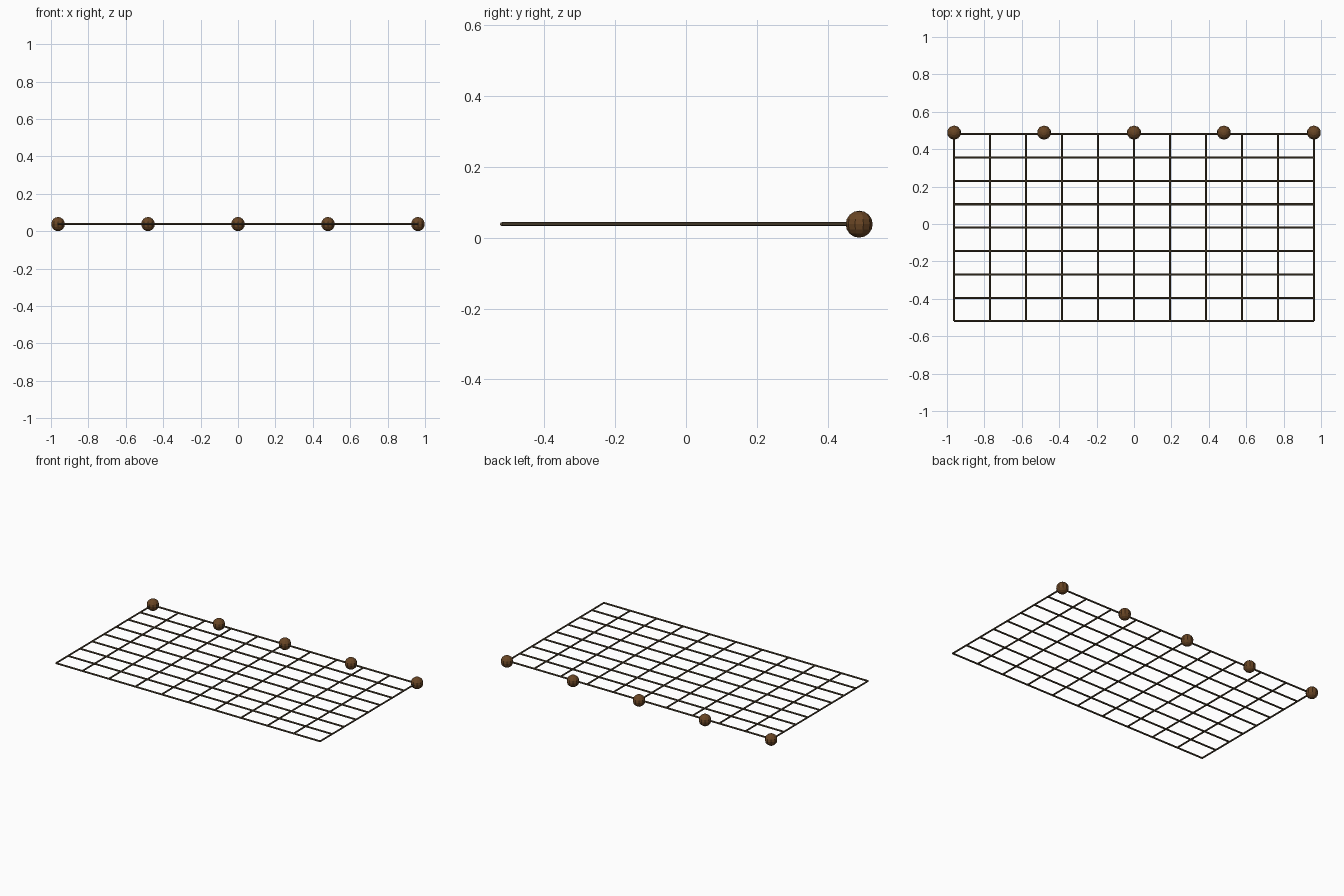
import bpy
import math

if "Cube" in bpy.data.objects:
    bpy.data.objects.remove(bpy.data.objects["Cube"])

Z = 0.038                      # height of net plane / float radius
X_HALF, Y_MIN, Y_MAX = 0.962, -0.5195, 0.4805
CORD_R = 0.0055


def material(name, color):
    m = bpy.data.materials.new(name)
    m.diffuse_color = (*color, 1.0)
    m.use_nodes = True
    m.node_tree.nodes["Principled BSDF"].inputs["Base Color"].default_value = m.diffuse_color
    return m


cord_mat = material("dark cord", (0.085, 0.060, 0.033))
float_mat = material("brown wood", (0.140, 0.060, 0.018))


def cord(name, length, location, rotation):
    bpy.ops.mesh.primitive_cylinder_add(vertices=6, radius=CORD_R, depth=length,
                                        location=location, rotation=rotation)
    ob = bpy.context.object
    ob.name = name
    ob.data.materials.append(cord_mat)


# cords running front to back
for i in range(11):
    x = -X_HALF + 2 * X_HALF * i / 10
    cord("net_cord_long", Y_MAX - Y_MIN, (x, (Y_MIN + Y_MAX) / 2, Z),
         (math.pi / 2, 0, 0))

# cords running side to side
for j in range(9):
    y = Y_MIN + (Y_MAX - Y_MIN) * j / 8
    cord("net_cord_cross", 2 * X_HALF, (0, y, Z), (0, math.pi / 2, 0))

# faceted floats along the back edge
for k in range(5):
    bpy.ops.mesh.primitive_uv_sphere_add(segments=10, ring_count=8, radius=Z,
                                         location=(-X_HALF + X_HALF * k / 2, 0.4885, Z))
    ob = bpy.context.object
    ob.name = "float"
    ob.data.materials.append(float_mat)
